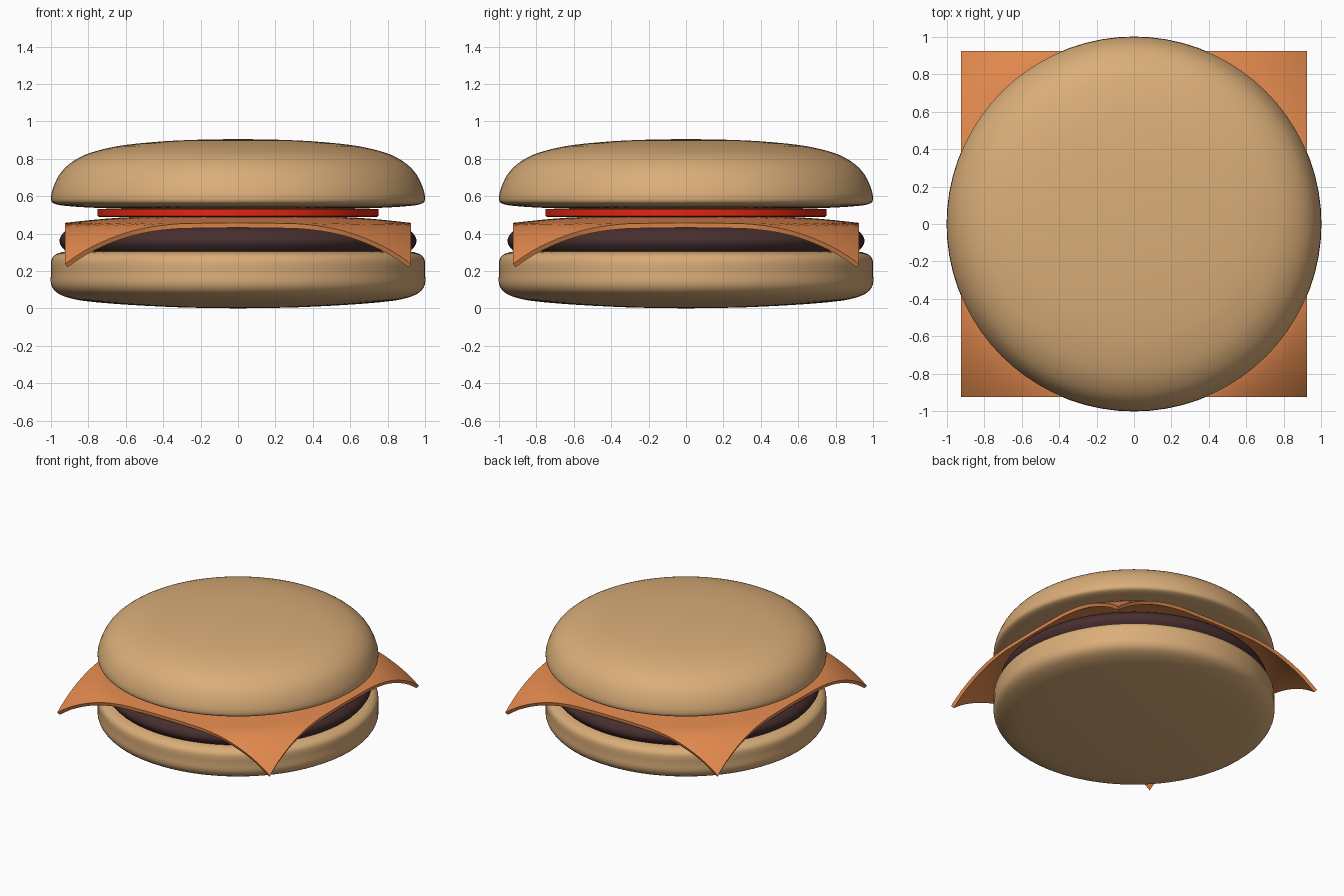
import bpy, bmesh, math
from mathutils import Vector

if "Cube" in bpy.data.objects:
    bpy.data.objects.remove(bpy.data.objects["Cube"])


def material(name, rgb):
    mat = bpy.data.materials.new(name)
    mat.diffuse_color = (*rgb, 1)
    mat.use_nodes = True
    mat.node_tree.nodes["Principled BSDF"].inputs["Base Color"].default_value = mat.diffuse_color
    return mat


def finish(name, bm, mat, angle=40):
    bmesh.ops.recalc_face_normals(bm, faces=bm.faces[:])
    mesh = bpy.data.meshes.new(name)
    bm.to_mesh(mesh)
    bm.free()
    mesh.materials.append(mat)
    obj = bpy.data.objects.new(name, mesh)
    bpy.context.collection.objects.link(obj)
    bpy.ops.object.select_all(action='DESELECT')
    obj.select_set(True)
    bpy.context.view_layer.objects.active = obj
    bpy.ops.object.shade_smooth_by_angle(angle=math.radians(angle))
    return obj


def smooth_profile(pts, steps=3):
    # Catmull-Rom curve through (radius, height) points
    p = [Vector(q) for q in pts]
    p = [p[0]] + p + [p[-1]]
    out = []
    for i in range(1, len(p) - 2):
        a, b, c, d = p[i - 1:i + 3]
        for k in range(steps):
            t = k / steps
            out.append(0.5 * (2 * b + (c - a) * t + (2 * a - 5 * b + 4 * c - d) * t * t
                              + (3 * b - a - 3 * c + d) * t ** 3))
    return out + [p[-1]]


def lathe(name, pts, mat, segments=72):
    bm = bmesh.new()
    verts = [bm.verts.new((q[0], 0, q[1])) for q in pts]
    edges = [bm.edges.new(e) for e in zip(verts, verts[1:])]
    bmesh.ops.spin(bm, geom=verts + edges, cent=(0, 0, 0), axis=(0, 0, 1),
                   angle=math.tau, steps=segments)
    bmesh.ops.remove_doubles(bm, verts=bm.verts[:], dist=0.0005)
    return finish(name, bm, mat)


bread = material("bread", (0.70, 0.42, 0.19))
meat = material("meat", (0.065, 0.028, 0.028))
orange = material("cheese", (0.76, 0.25, 0.075))
red = material("tomato", (0.75, 0.02, 0.005))

# Buns
lathe("bottom_bun", smooth_profile([
    (0, 0.0), (0.3, 0.005), (0.6, 0.02), (0.8, 0.037), (0.9, 0.055), (0.97, 0.085),
    (1.0, 0.13), (1.0, 0.19), (1.0, 0.25), (0.985, 0.28), (0.95, 0.298),
    (0.88, 0.305), (0.6, 0.305), (0, 0.305)]), bread)
lathe("top_bun", smooth_profile([
    (0, 0.528), (0.5, 0.53), (0.75, 0.537), (0.9, 0.546), (0.975, 0.557), (1.0, 0.58),
    (0.99, 0.64), (0.955, 0.715), (0.9, 0.773), (0.82, 0.82), (0.72, 0.851),
    (0.6, 0.874), (0.4, 0.893), (0.2, 0.902), (0, 0.905)]), bread)

# Patty with a rounded rim
lathe("patty", smooth_profile([
    (0, 0.30), (0.6, 0.30), (0.88, 0.30), (0.93, 0.315), (0.955, 0.36), (0.932, 0.405),
    (0.88, 0.43), (0.7, 0.455), (0.4, 0.46), (0, 0.46)]), meat)

# Tomato slice
lathe("tomato_slice", [(0, 0.488), (0.74, 0.488), (0.75, 0.493), (0.75, 0.532),
                       (0, 0.532)], red)

# Square cheese slice, drooping away from the centre
droop = smooth_profile([(0, 0.49), (0.5, 0.489), (0.7, 0.48), (0.925, 0.457),
                        (1.0, 0.447), (1.1, 0.405), (1.22, 0.322), (1.309, 0.237)], 5)


def droop_height(r):
    for a, b in zip(droop, droop[1:]):
        if r <= b.x:
            return a.y + (b.y - a.y) * (r - a.x) / (b.x - a.x)
    return droop[-1].y


bm = bmesh.new()
bmesh.ops.create_grid(bm, x_segments=36, y_segments=36, size=0.925)
for v in bm.verts:
    v.co.z = droop_height(math.hypot(v.co.x, v.co.y))
cheese = finish("cheese_slice", bm, orange)
if cheese.data.polygons[0].normal.z < 0:
    cheese.data.flip_normals()
solid = cheese.modifiers.new("thickness", 'SOLIDIFY')
solid.thickness = 0.026
solid.offset = -1
bpy.ops.object.modifier_apply(modifier=solid.name)
bpy.ops.object.shade_smooth_by_angle(angle=math.radians(40))
